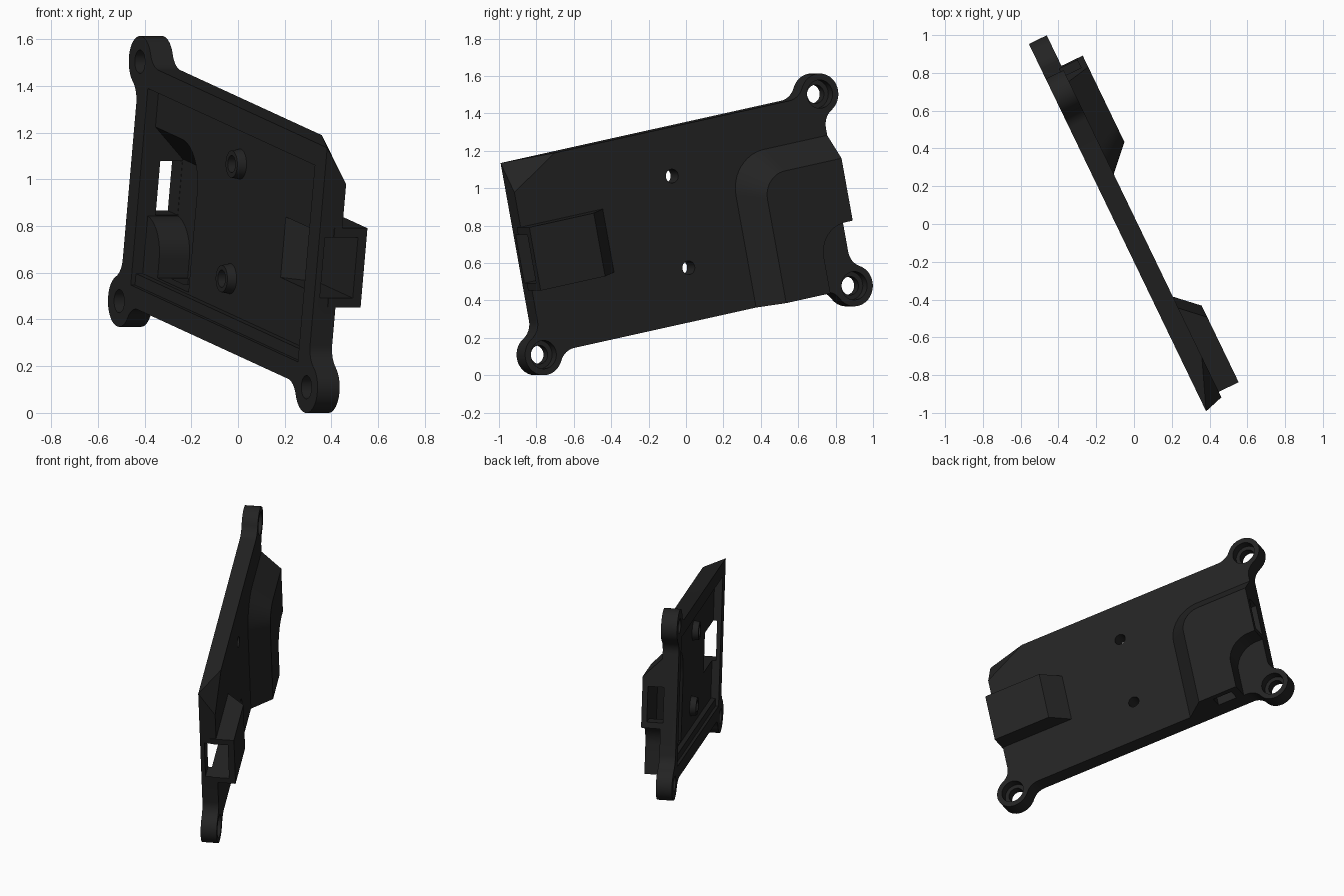
import bpy, bmesh, math
from mathutils import Matrix, Vector

if "Cube" in bpy.data.objects:
    bpy.data.objects.remove(bpy.data.objects["Cube"])

# Plate frame: a = long side, b = short side, n = outward normal
INNER, OUTER = -0.087, 0.018
A0, A1, B0, B1 = -0.815, 1.066, 0.28, 1.325
EAR_R, FILLET = 0.11, 0.10
EARS = [(A0, B0), (A1, B0), (A1, B1)]
BOSSES = [(0.12, 0.567), (0.12, 1.067)]

black = bpy.data.materials.new("black_plastic")
black.diffuse_color = (0.017, 0.017, 0.017, 1)
black.use_nodes = True
black.node_tree.nodes["Principled BSDF"].inputs["Base Color"].default_value = black.diffuse_color


def arc(cx, cy, r, t0, t1, steps):
    return [(cx + r * math.cos(t0 + (t1 - t0) * i / steps),
             cy + r * math.sin(t0 + (t1 - t0) * i / steps)) for i in range(steps + 1)]


def prism(name, low, n0, high=None, n1=0.0):
    """Solid lofted between two outlines with equal point counts."""
    high = high or low
    bm = bmesh.new()
    lo = [bm.verts.new((x, y, n0)) for x, y in low]
    hi = [bm.verts.new((x, y, n1)) for x, y in high]
    bm.faces.new(lo)
    bm.faces.new(hi)
    for i in range(len(lo)):
        j = (i + 1) % len(lo)
        bm.faces.new((lo[i], lo[j], hi[j], hi[i]))
    bmesh.ops.recalc_face_normals(bm, faces=bm.faces)
    me = bpy.data.meshes.new(name)
    bm.to_mesh(me)
    bm.free()
    me.materials.append(black)
    ob = bpy.data.objects.new(name, me)
    bpy.context.collection.objects.link(ob)
    return ob


def rect(x0, x1, y0, y1):
    return [(x0, y0), (x1, y0), (x1, y1), (x0, y1)]


def disc(c, r, steps=32):
    return arc(c[0], c[1], r, 0, math.tau, steps)[:-1]


def combine(target, tool, op):
    """Apply a boolean and remove the tool object."""
    tool.hide_render = True
    m = target.modifiers.new("bool", 'BOOLEAN')
    m.operation, m.solver, m.object = op, 'EXACT', tool
    dg = bpy.context.evaluated_depsgraph_get()
    me = bpy.data.meshes.new_from_object(target.evaluated_get(dg))
    target.modifiers.clear()
    target.data = me
    bpy.data.objects.remove(tool)


def cut(target, tool):
    combine(target, tool, 'DIFFERENCE')


def join(target, tool):
    combine(target, tool, 'UNION')


def ear_path(corner, sa, sb, flip):
    """Round lug on a corner, blended into both edges."""
    d = math.sqrt(EAR_R ** 2 + 2 * EAR_R * FILLET)
    p = math.atan2(FILLET, d)
    h = math.pi / 2
    pts = arc(-d, FILLET, FILLET, -h, -p, 8)
    pts += arc(0, 0, EAR_R, math.pi - p, p - h, 28)[1:-1]
    pts += arc(FILLET, -d, FILLET, h + p, math.pi, 8)
    pts = [(corner[0] + sa * x, corner[1] + sb * y) for x, y in pts]
    return pts[::-1] if flip else pts


def hump(a0, a1, b0, b1, r):
    """Rectangle with one rounded corner at low a, high b."""
    return [(a0, b0), (a1, b0), (a1, b1)] + arc(a0 + r, b1 - r, r, math.pi / 2, math.pi, 12)


def notch(a0, b1):
    return hump(a0, 1.3, 0.1, b1, 0.16)


# Plate with three lugs
outline = (ear_path(EARS[0], -1, -1, True) + ear_path(EARS[1], 1, -1, False)
           + ear_path(EARS[2], 1, 1, True) + [(A0, B1)])
plate = prism("cover_plate", outline, INNER, n1=OUTER)

# Slanted corner without a lug
bm = bmesh.new()
bm.from_mesh(plate.data)
res = bmesh.ops.bisect_plane(
    bm, geom=bm.verts[:] + bm.edges[:] + bm.faces[:], plane_co=(A0, B1, INNER),
    plane_no=Vector((1 / 0.275, -1 / 0.16, -1 / (OUTER - INNER))).normalized(),
    clear_inner=True, dist=1e-5)
bmesh.ops.holes_fill(bm, edges=[e for e in bm.edges if e.is_boundary])
bmesh.ops.recalc_face_normals(bm, faces=bm.faces)
bm.to_mesh(plate.data)
bm.free()

# Sloped housing, relieved around the lower lug
housing = prism("housing", hump(0.435, A1, B0, 1.138, 0.235), -0.02,
                hump(0.592, A1, B0, 0.975, 0.13), 0.143)
cut(housing, prism("relief", notch(0.86, 0.635), -0.1, n1=0.3))
join(plate, housing)

# Port box with one sloped end
join(plate, prism("port_box", rect(A0 - 0.005, -0.282, 0.63, 0.975), -0.02,
                  rect(A0 - 0.005, -0.43, 0.63, 0.975), 0.135))

# Shallow lip and deeper tray on the inner side
cut(plate, prism("lip", rect(-0.71, 0.967, 0.37, 1.228), -0.2, n1=-0.067))
cut(plate, prism("tray", rect(-0.71, 0.967, 0.42, 1.228), -0.2, n1=-0.035))

# Hollow inside the housing
hollow = prism("hollow", hump(0.495, 0.967, 0.43, 1.075, 0.20), -0.05,
               hump(0.65, 0.967, 0.43, 0.92, 0.10), 0.108)
cut(hollow, prism("relief_wall", notch(0.82, 0.672), -0.2, n1=0.3))
cut(plate, hollow)

# Side window, bottom slot and port opening
cut(plate, prism("window", rect(0.93, 1.3, 0.675, 0.912), 0.002, n1=0.107))
cut(plate, prism("slot", rect(0.68, 0.81, 0.1, 0.46), 0.025, n1=0.107))
cut(plate, prism("port", rect(-1.0, -0.35, 0.67, 0.934), -0.06,
                 rect(-1.0, -0.46, 0.67, 0.934), 0.094))

# Screw bosses and their through holes
for c in BOSSES:
    join(plate, prism("boss", disc(c, 0.068), -0.02, disc(c, 0.058), -0.075))
    cut(plate, prism("boss_hole", disc(c, 0.037), -0.3, n1=0.3))

# Counterbored lug holes
for c in EARS:
    cut(plate, prism("lug_hole", disc(c, 0.05), -0.3, n1=0.3))
    cut(plate, prism("counterbore", disc(c, 0.076), -0.035, n1=0.3))

# Stand the plate up: turned in its plane, then about the vertical
t, s = math.radians(11.3), math.radians(64.24)
h = Vector((-math.cos(s), math.sin(s), 0))
z = Vector((0, 0, 1))
a = h * math.cos(t) + z * math.sin(t)
b = -h * math.sin(t) + z * math.cos(t)
n = a.cross(b)
plate.data.transform(Matrix((a, b, n)).transposed().to_4x4())
low = min(v.co.z for v in plate.data.vertices)
plate.data.transform(Matrix.Translation((0, 0, -low)))

bpy.context.view_layer.objects.active = plate
plate.select_set(True)
bpy.ops.object.shade_smooth_by_angle(angle=math.radians(30))
